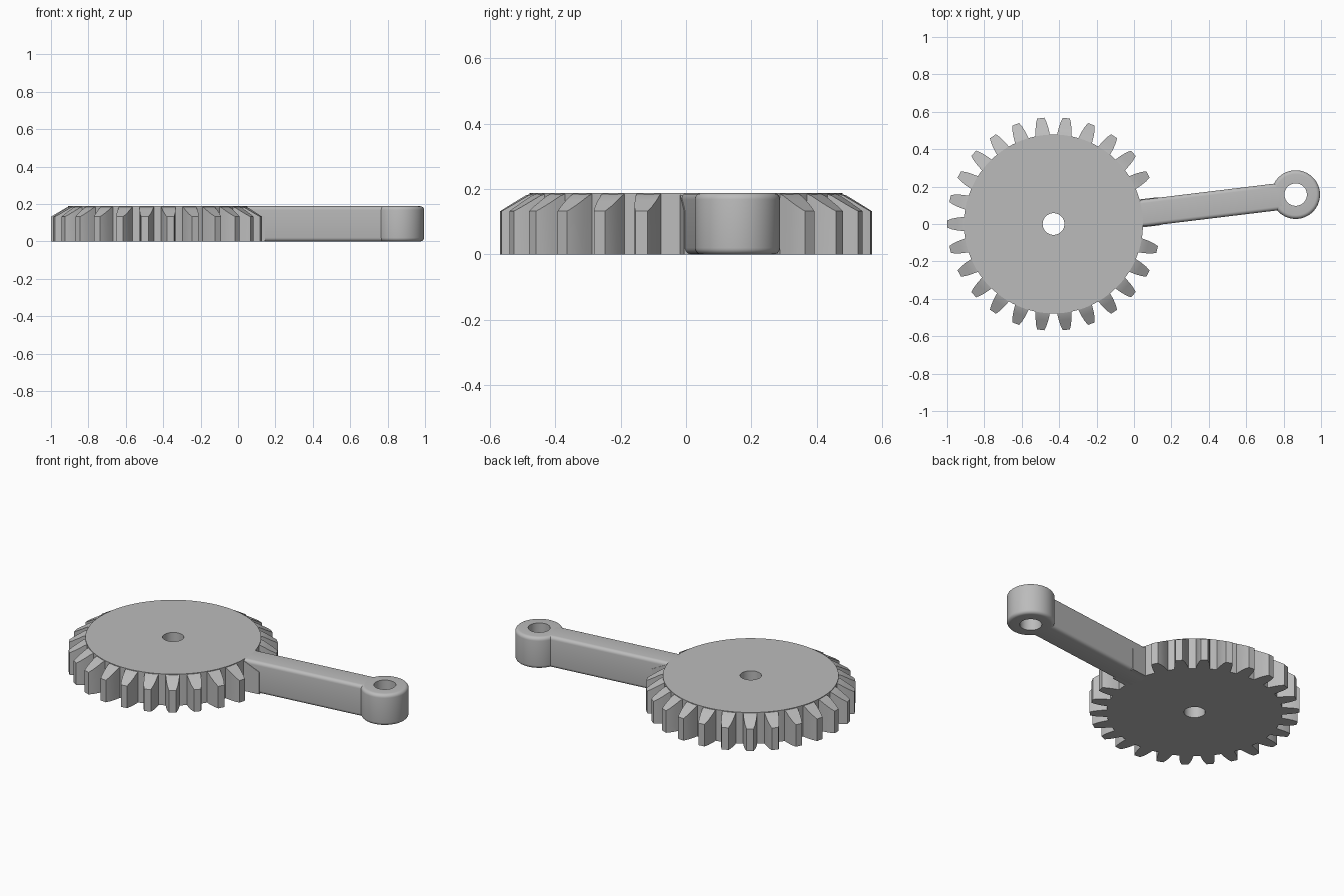
import bpy, bmesh, math
from mathutils import Matrix, Vector

cube = bpy.data.objects.get("Cube")
if cube:
    bpy.data.objects.remove(cube, do_unlink=True)

H = 0.188                       # full thickness
ROOT, TIP, TIP_H = 0.478, 0.57, 0.133
TEETH = 26
STEP = 2 * math.pi / TEETH
HUB = Vector((-0.43, 0, 0))
EYE_DIST = 1.304                # hub to eye of the arm
ARM_ANGLE = STEP / 2            # the arm lies between two tooth positions

grey = bpy.data.materials.new("plain grey")
grey.use_nodes = True
colour = (0.5, 0.5, 0.5, 1)
grey.diffuse_color = colour
bsdf = next(n for n in grey.node_tree.nodes if n.type == 'BSDF_PRINCIPLED')
bsdf.inputs["Base Color"].default_value = colour


def finish(name, bm, place):
    bmesh.ops.recalc_face_normals(bm, faces=bm.faces)
    mesh = bpy.data.meshes.new(name)
    bm.to_mesh(mesh)
    bm.free()
    mesh.materials.append(grey)
    mesh.transform(place)
    obj = bpy.data.objects.new(name, mesh)
    bpy.context.collection.objects.link(obj)
    bpy.ops.object.select_all(action='DESELECT')
    obj.select_set(True)
    bpy.context.view_layer.objects.active = obj
    bpy.ops.object.shade_smooth_by_angle(angle=math.radians(30))
    return obj


def revolve(bm, profile, steps):
    """Close a ring by turning a closed (radius, z) profile about z."""
    rings = []
    for i in range(steps):
        a = 2 * math.pi * i / steps
        rings.append([bm.verts.new((r * math.cos(a), r * math.sin(a), z))
                      for r, z in profile])
    n = len(profile)
    for i in range(steps):
        p, q = rings[i], rings[(i + 1) % steps]
        for j in range(n):
            k = (j + 1) % n
            bm.faces.new((p[j], q[j], q[k], p[k]))


def prism(bm, flank, angle):
    """Tooth from (radius, half width) points, its top sloping to the tip."""
    outline = flank + [(r, -w) for r, w in reversed(flank)]
    turn = Matrix.Rotation(angle, 3, 'Z')
    low, high = [], []
    for r, w in outline:
        fall = max(0, (r - ROOT) / (TIP - ROOT))
        top = H - 0.001 - (H - TIP_H) * fall
        low.append(bm.verts.new(turn @ Vector((r, w, 0))))
        high.append(bm.verts.new(turn @ Vector((r, w, top))))
    n, m = len(outline), len(flank)
    for i in range(n):
        j = (i + 1) % n
        bm.faces.new((low[i], low[j], high[j], high[i]))
    for layer in (low, high):
        for i in range(m - 1):
            bm.faces.new((layer[i], layer[i + 1], layer[n - 2 - i], layer[n - 1 - i]))


place_gear = Matrix.Translation(HUB)
place_arm = place_gear @ Matrix.Rotation(ARM_ANGLE, 4, 'Z')

# Gear disc with its centre hole
bm = bmesh.new()
revolve(bm, [(0.058, 0), (ROOT, 0), (ROOT, H), (0.058, H)], 104)
finish("gear_disc", bm, place_gear)

# Teeth, leaving out the two places where the arm joins
flank = [(0.468, 0.039), (0.49, 0.037), (0.515, 0.034), (0.545, 0.028), (TIP, 0.019)]
bm = bmesh.new()
for i in range(2, TEETH):
    prism(bm, flank, i * STEP)
finish("gear_teeth", bm, place_gear)

# Square root block where the arm meets the gear
bm = bmesh.new()
prism(bm, [(0.46, 0.075), (TIP, 0.075)], 0)
finish("arm_root", bm, place_arm)

# Arm with rounded long edges
start, end = 0.45, EYE_DIST - 0.08
bm = bmesh.new()
bmesh.ops.create_cube(bm, size=1)
for v in bm.verts:
    v.co = ((start + end) / 2 + v.co.x * (end - start), v.co.y * 0.144,
            (v.co.z + 0.5) * H)
long_edges = [e for e in bm.edges
              if abs(e.verts[0].co.x - e.verts[1].co.x) > 0.1]
bmesh.ops.bevel(bm, geom=long_edges, offset=0.02, segments=5, profile=0.5,
                affect='EDGES')
finish("arm", bm, place_arm)

# Eye at the arm's end, outer rims rounded
R, B = 0.13, 0.02
arc = [(R - B + B * math.sin(t), B - B * math.cos(t))
       for t in (math.pi / 2 * k / 5 for k in range(6))]
profile = [(0.06, 0)] + arc + [(r, H - z) for r, z in reversed(arc)] + [(0.06, H)]
bm = bmesh.new()
revolve(bm, profile, 64)
finish("arm_eye", bm, place_arm @ Matrix.Translation((EYE_DIST, 0, 0)))
